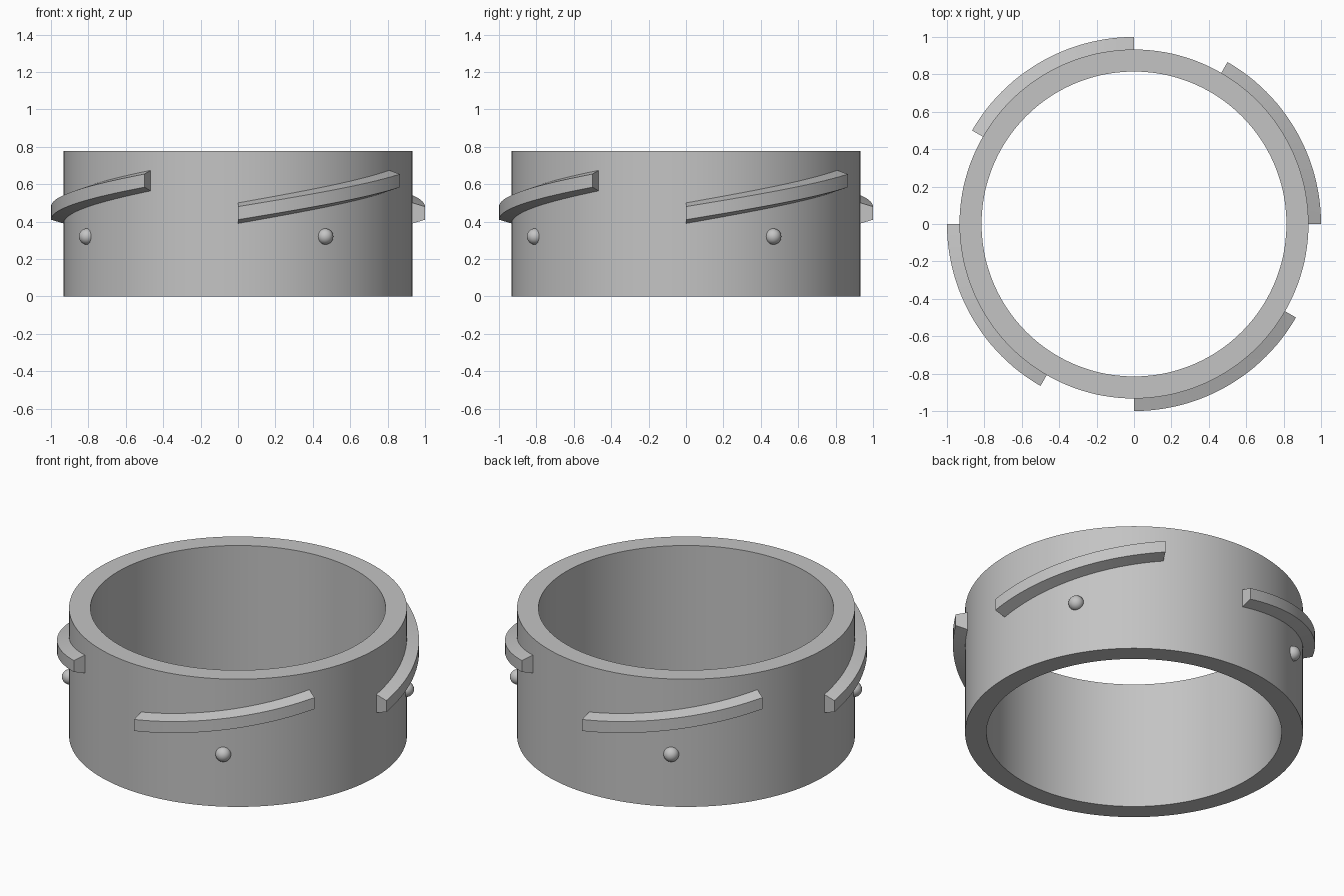
import bpy, bmesh
from math import cos, sin, radians, tau

cube = bpy.data.objects.get("Cube")
if cube:
    bpy.data.objects.remove(cube, do_unlink=True)

OUTER, INNER, HEIGHT = 0.933, 0.815, 0.778

grey = bpy.data.materials.new("plain grey")
grey.use_nodes = True
grey.diffuse_color = (0.55, 0.55, 0.55, 1)
grey.node_tree.nodes["Principled BSDF"].inputs["Base Color"].default_value = grey.diffuse_color


def sweep(name, profile, start, turn, steps, rise=0.0):
    """Sweep an (r, z) profile around z; a full turn closes, a part turn is capped."""
    closed = turn >= tau
    bm = bmesh.new()
    rows = []
    for i in range(steps if closed else steps + 1):
        t = i / steps
        a = start + turn * t
        rows.append([bm.verts.new((r * cos(a), r * sin(a), z + rise * t)) for r, z in profile])
    pairs = list(zip(rows, rows[1:] + rows[:1])) if closed else list(zip(rows, rows[1:]))
    n = len(profile)
    for p, q in pairs:
        for j in range(n):
            k = (j + 1) % n
            bm.faces.new((p[j], q[j], q[k], p[k]))
    if not closed:
        bm.faces.new(rows[0])
        bm.faces.new(rows[-1])
    bmesh.ops.recalc_face_normals(bm, faces=bm.faces)
    mesh = bpy.data.meshes.new(name)
    bm.to_mesh(mesh)
    bm.free()
    obj = bpy.data.objects.new(name, mesh)
    bpy.context.collection.objects.link(obj)
    return finish(obj)


def finish(obj):
    obj.data.materials.append(grey)
    bpy.ops.object.select_all(action='DESELECT')
    obj.select_set(True)
    bpy.context.view_layer.objects.active = obj
    bpy.ops.object.shade_smooth_by_angle(angle=radians(25))
    return obj


# Plain collar wall
sweep("collar", [(INNER, 0), (OUTER, 0), (OUTER, HEIGHT), (INNER, HEIGHT)], 0, tau, 144)

# Four rising thread ridges with a tapered section, each with a round stud below
ridge = [(OUTER - 0.01, 0.387), (OUTER, 0.39), (1.0, 0.41),
         (1.0, 0.48), (OUTER, 0.50), (OUTER - 0.01, 0.503)]
for i in range(4):
    start = radians(90 * i - 90)
    sweep(f"thread_ridge_{i + 1}", ridge, start, radians(60), 24, rise=0.174)
    a = start + radians(30)
    bpy.ops.mesh.primitive_uv_sphere_add(segments=32, ring_count=16, radius=0.043,
                                         location=(OUTER * cos(a), OUTER * sin(a), 0.32))
    stud = bpy.context.object
    stud.name = f"stud_{i + 1}"
    finish(stud)
